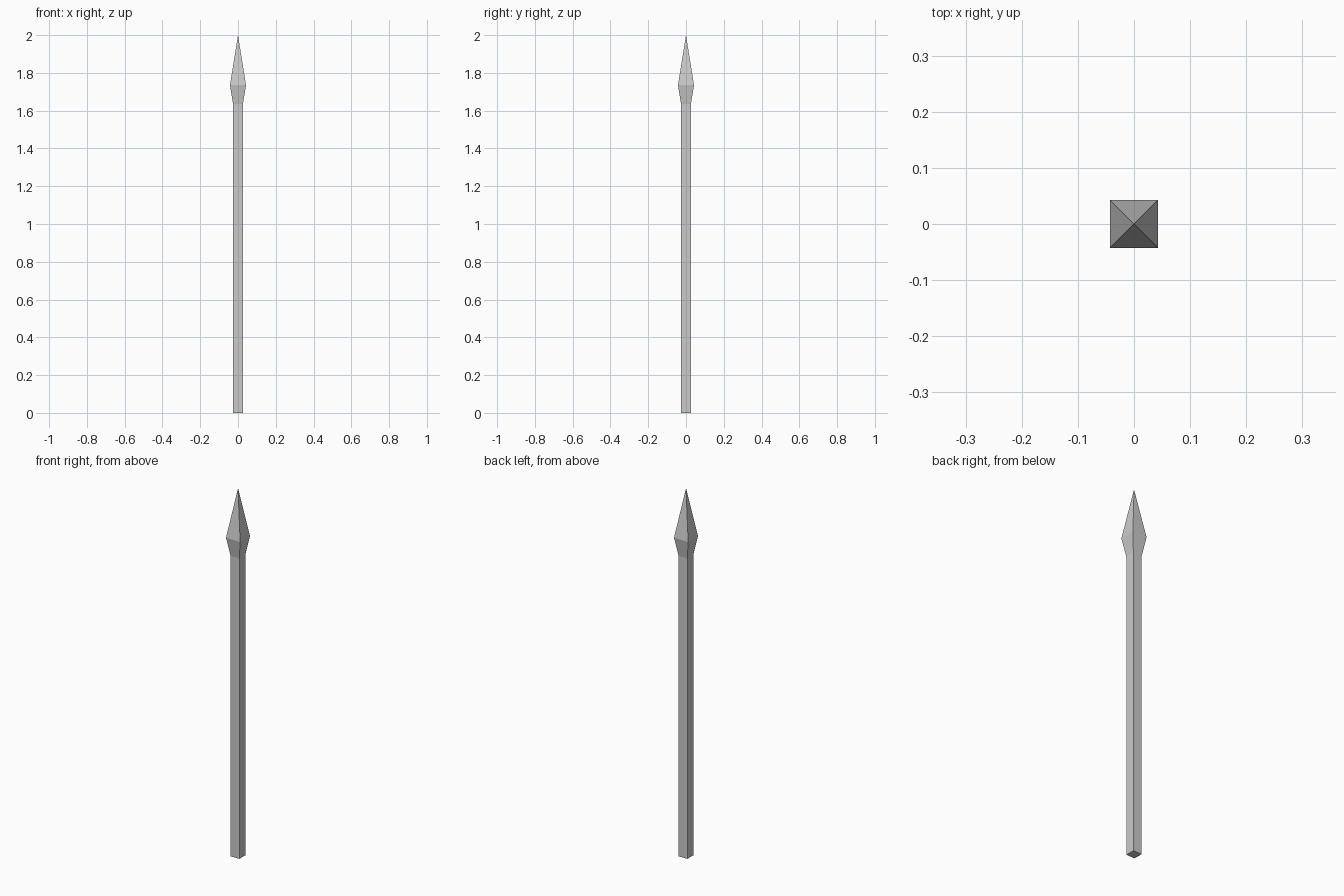
import bpy, bmesh

if "Cube" in bpy.data.objects:
    bpy.data.objects.remove(bpy.data.objects["Cube"])


def square_loft(name, sections, cap_bottom=False, tip_z=None):
    """Skin square cross-sections (half width, z), optionally closing to a point."""
    bm = bmesh.new()
    corners = [(-1, -1), (1, -1), (1, 1), (-1, 1)]
    rings = [[bm.verts.new((cx * h, cy * h, z)) for cx, cy in corners]
             for h, z in sections]
    for low, high in zip(rings, rings[1:]):
        for i in range(4):
            j = (i + 1) % 4
            bm.faces.new((low[i], low[j], high[j], high[i]))
    if cap_bottom:
        bm.faces.new(rings[0][::-1])
    if tip_z is not None:
        tip = bm.verts.new((0, 0, tip_z))
        for i in range(4):
            bm.faces.new((rings[-1][i], rings[-1][(i + 1) % 4], tip))
    mesh = bpy.data.meshes.new(name)
    bm.to_mesh(mesh)
    bm.free()
    obj = bpy.data.objects.new(name, mesh)
    bpy.context.collection.objects.link(obj)
    return obj


SHAFT = 0.026    # shaft half width
JOINT = 1.635    # where the head meets the shaft

# Square shaft, closed at the foot
square_loft("shaft", [(SHAFT, 0), (SHAFT, JOINT)], cap_bottom=True)

# Flared four-sided head tapering to a point
square_loft("spear_head", [(SHAFT, JOINT), (0.0425, 1.735)], tip_z=2.0)
